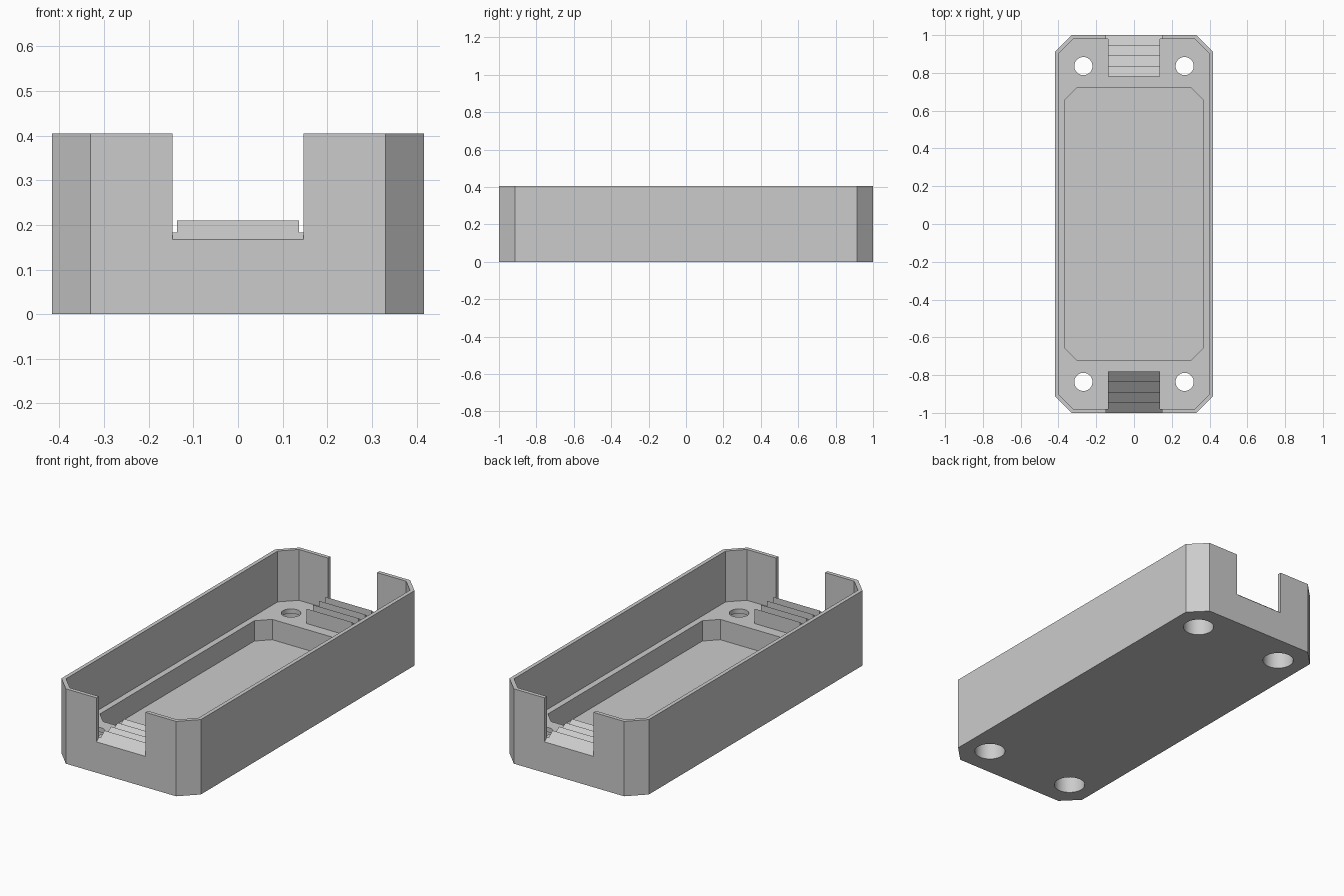
import bpy, bmesh
from mathutils import Vector

cube = bpy.data.objects.get("Cube")
if cube:
    bpy.data.objects.remove(cube, do_unlink=True)

# Main dimensions
HALF_X, HALF_Y, HEIGHT = 0.417, 1.0, 0.405
WALL, LEDGE, FLOOR = 0.021, 0.13, 0.02
TOOTH_LOW, TOOTH_HIGH, PITCH = 0.167, 0.21, 0.055

grey = bpy.data.materials.new("plain grey")
grey.use_nodes = True
colour = (0.6, 0.6, 0.6, 1)
grey.diffuse_color = colour
grey.node_tree.nodes["Principled BSDF"].inputs["Base Color"].default_value = colour


def prism(name, points, offset):
    """Extrude a closed 3D outline by an offset vector."""
    bm = bmesh.new()
    face = bm.faces.new([bm.verts.new(p) for p in points])
    top = bmesh.ops.extrude_face_region(bm, geom=[face])["geom"]
    bmesh.ops.translate(bm, vec=offset,
                        verts=[v for v in top if isinstance(v, bmesh.types.BMVert)])
    bmesh.ops.recalc_face_normals(bm, faces=bm.faces)
    mesh = bpy.data.meshes.new(name)
    bm.to_mesh(mesh)
    bm.free()
    mesh.materials.append(grey)
    obj = bpy.data.objects.new(name, mesh)
    bpy.context.collection.objects.link(obj)
    return obj


def chamfered_block(name, hx, hy, c, low, high):
    corner = [(hx, hy - c), (hx - c, hy)]
    quarter = corner + [(-x, y) for x, y in reversed(corner)]
    outline = quarter + [(-x, -y) for x, y in quarter]
    return prism(name, [(x, y, low) for x, y in outline], Vector((0, 0, high - low)))


def side_profile(name, points, half_width, side):
    """Extrude a y-z profile across x, at the back (1) or front (-1)."""
    return prism(name, [(-half_width, y * side, z) for y, z in points],
                 Vector((2 * half_width, 0, 0)))


def cylinder(name, x, y, radius, low, high):
    bpy.ops.mesh.primitive_cylinder_add(vertices=48, radius=radius, depth=high - low,
                                        location=(x, y, (low + high) / 2))
    obj = bpy.context.object
    obj.name = name
    obj.data.materials.append(grey)
    return obj


def cut(target, cutter):
    cutter.hide_render = True
    mod = target.modifiers.new("cut", "BOOLEAN")
    mod.operation, mod.solver, mod.object = "DIFFERENCE", "EXACT", cutter
    bpy.context.view_layer.objects.active = target
    bpy.ops.object.modifier_apply(modifier=mod.name)
    bpy.data.objects.remove(cutter, do_unlink=True)


# Tray with a wide upper cavity and a deeper central pocket
tray = chamfered_block("case_tray", HALF_X, HALF_Y, 0.087, 0, HEIGHT)
cut(tray, chamfered_block("cavity_cutter", HALF_X - WALL, HALF_Y - WALL, 0.075, LEDGE, 0.6))
cut(tray, chamfered_block("pocket_cutter", 0.364, 0.723, 0.063, FLOOR, 0.5))

# Screw holes, counterbored from below
for x in (-0.268, 0.268):
    for y in (-0.836, 0.836):
        cut(tray, cylinder("hole_cutter", x, y, 0.048, -0.1, 0.3))
        cut(tray, cylinder("counterbore_cutter", x, y, 0.078, -0.1, 0.105))

# Cable notches with sloping sills, and sawtooth cable grips behind them
slope = (TOOTH_HIGH - TOOTH_LOW) / PITCH
inner = HALF_Y - WALL
for side, label in ((-1, "front"), (1, "back")):
    notch = [(y, TOOTH_LOW + (HALF_Y - y) * slope) for y in (1.04, 0.95)]
    notch += [(0.95, 0.6), (1.04, 0.6)]
    cut(tray, side_profile("notch_cutter", notch, 0.147, side))

    teeth = [(inner, LEDGE), (inner, TOOTH_LOW + WALL * slope)]
    for i in range(1, 5):
        y = HALF_Y - i * PITCH
        teeth += [(y, TOOTH_HIGH), (y, TOOTH_LOW if i < 4 else LEDGE)]
    side_profile(label + "_cable_grip", teeth, 0.137, side)

# Smooth only the round hole walls
bpy.ops.object.select_all(action="DESELECT")
tray.select_set(True)
bpy.context.view_layer.objects.active = tray
bpy.ops.object.shade_smooth_by_angle(angle=0.5)
